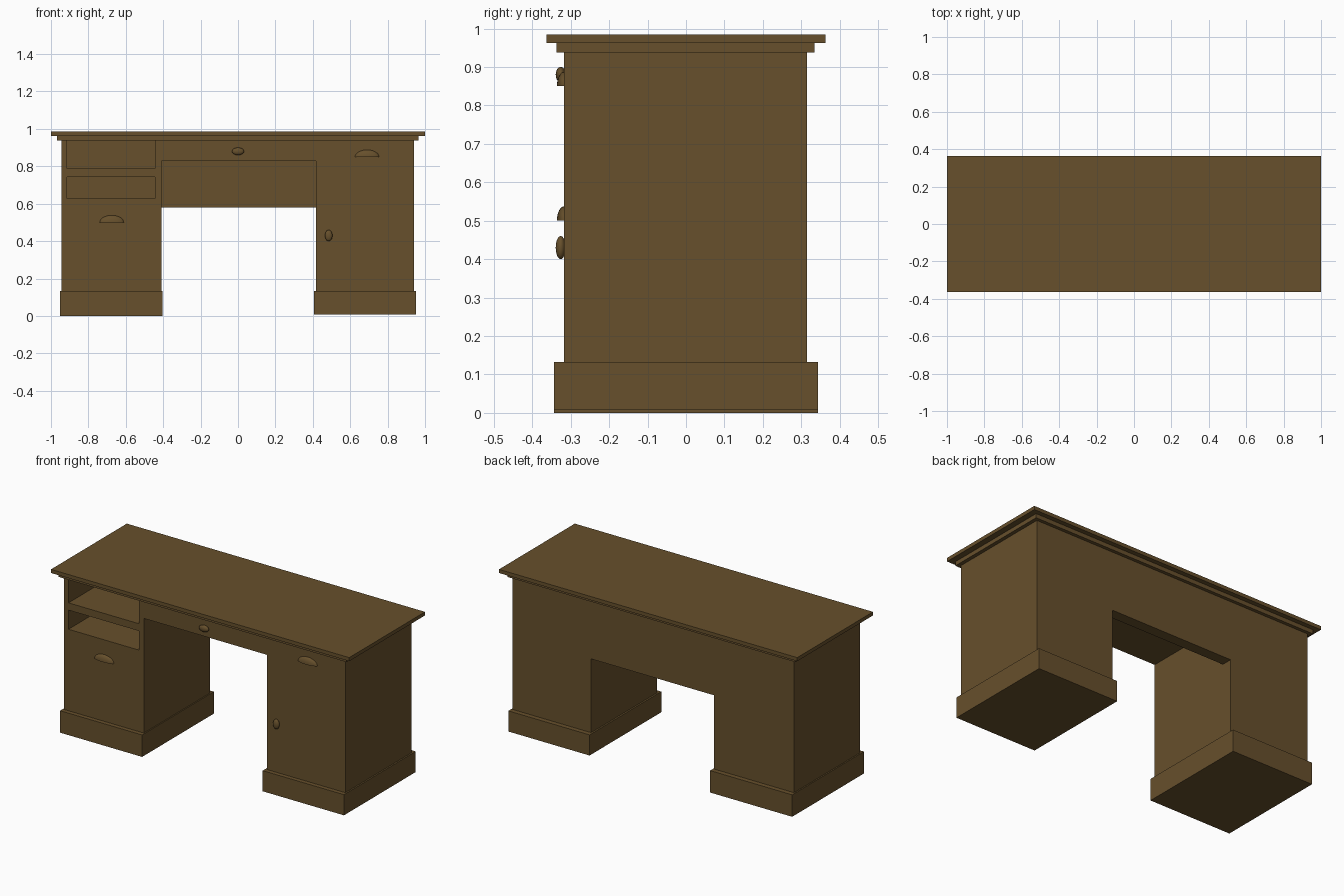
import bpy, bmesh
from mathutils import Vector

if "Cube" in bpy.data.objects:
    bpy.data.objects.remove(bpy.data.objects["Cube"])

wood = bpy.data.materials.new("brown_wood")
wood.diffuse_color = (0.135, 0.08, 0.025, 1)
wood.use_nodes = True
wood.node_tree.nodes["Principled BSDF"].inputs["Base Color"].default_value = wood.diffuse_color


def add(name, bm):
    bmesh.ops.recalc_face_normals(bm, faces=bm.faces)
    me = bpy.data.meshes.new(name)
    bm.to_mesh(me)
    bm.free()
    me.materials.append(wood)
    ob = bpy.data.objects.new(name, me)
    bpy.context.collection.objects.link(ob)
    return ob


def box(name, x, y, z):
    bm = bmesh.new()
    bmesh.ops.create_cube(bm, size=1)
    for v in bm.verts:
        v.co = Vector([(r[0] + r[1]) / 2 + c * (r[1] - r[0]) for c, r in zip(v.co, (x, y, z))])
    return add(name, bm)


def cut(target, name, x, y, z):
    cutter = box(name + "_cutter", x, y, z)
    cutter.hide_render = True
    cutter.hide_set(True)
    mod = target.modifiers.new(name, 'BOOLEAN')
    mod.operation = 'DIFFERENCE'
    mod.solver = 'EXACT'
    mod.object = cutter
    bpy.context.view_layer.objects.active = target
    bpy.ops.object.modifier_apply(modifier=name)
    bpy.data.objects.remove(cutter)


def ellipsoid(name, centre, radii, half=False):
    bm = bmesh.new()
    bmesh.ops.create_uvsphere(bm, u_segments=24, v_segments=16, radius=1)
    if half:  # keep the front upper quarter and close its flat sides
        for no in ((0, 0, -1), (0, 1, 0)):
            res = bmesh.ops.bisect_plane(bm, geom=bm.verts[:] + bm.edges[:] + bm.faces[:],
                                         plane_co=(0, 0, 0), plane_no=no, clear_outer=True)
            bmesh.ops.holes_fill(bm, edges=[e for e in bm.edges if e.is_boundary])
    for v in bm.verts:
        v.co = Vector([c + p * r for c, p, r in zip(centre, v.co, radii)])
    ob = add(name, bm)
    bpy.ops.object.select_all(action='DESELECT')
    ob.select_set(True)
    bpy.context.view_layer.objects.active = ob
    bpy.ops.object.shade_smooth_by_angle(angle=0.7)


# carcass: two pedestals, drawer front and back panel in one piece
body = box("desk_body", (-0.945, 0.942), (-0.317, 0.315), (0.10, 0.94))
cut(body, "knee_opening", (-0.41, 0.416), (-0.5, 0.5), (0, 0.58))
cut(body, "knee_recess", (-0.41, 0.416), (-0.5, 0.25), (0.5, 0.828))

# open pigeonholes in the left pedestal
for i, z in enumerate(((0.787, 0.937), (0.627, 0.743))):
    cut(body, f"shelf_{i}", (-0.915, -0.443), (-0.5, 0.29), z)

# plinths
box("left_plinth", (-0.953, -0.403), (-0.343, 0.344), (0, 0.133))
box("right_plinth", (0.406, 0.951), (-0.343, 0.344), (0.008, 0.133))

# stepped top
box("top_moulding", (-0.968, 0.964), (-0.337, 0.335), (0.938, 0.964))
box("desk_top", (-1, 1), (-0.363, 0.363), (0.963, 0.985))

# knobs and cup pulls
ellipsoid("drawer_knob", (0, -0.326, 0.88), (0.032, 0.013, 0.02))
ellipsoid("door_knob", (0.485, -0.326, 0.43), (0.02, 0.013, 0.03))
ellipsoid("right_cup_pull", (0.69, -0.316, 0.85), (0.065, 0.02, 0.038), True)
ellipsoid("left_cup_pull", (-0.675, -0.316, 0.50), (0.065, 0.02, 0.038), True)
